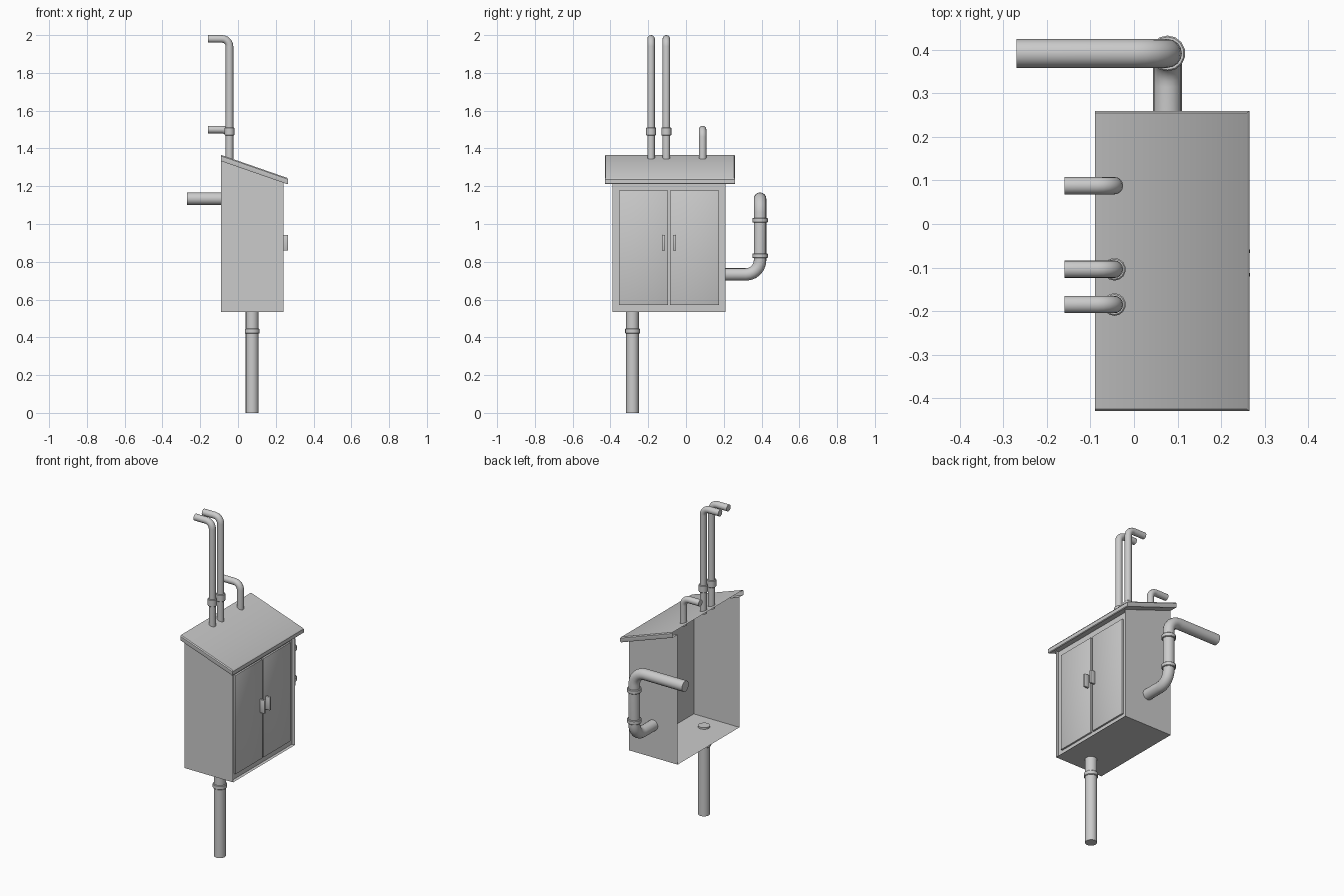
import bpy, bmesh, math
from mathutils import Vector

if "Cube" in bpy.data.objects:
    bpy.data.objects.remove(bpy.data.objects["Cube"])

XB, XF = -0.09, 0.24          # open back and door side of the cabinet
Y0, Y1 = -0.39, 0.21


def finish(ob, angle=35):
    bpy.ops.object.select_all(action='DESELECT')
    ob.select_set(True)
    bpy.context.view_layer.objects.active = ob
    bpy.ops.object.shade_smooth_by_angle(angle=math.radians(angle))
    return ob


def from_bmesh(name, bm):
    bmesh.ops.recalc_face_normals(bm, faces=bm.faces)
    me = bpy.data.meshes.new(name)
    bm.to_mesh(me)
    bm.free()
    ob = bpy.data.objects.new(name, me)
    bpy.context.collection.objects.link(ob)
    return finish(ob)


def ring(bm, xf, y0, y1, z):
    """U-shaped ring, open at the back; z is a function of x."""
    return [bm.verts.new((x, y, z(x))) for x, y in
            ((XB, y0), (xf, y0), (xf, y1), (XB, y1))]


def strip(bm, a, b):
    return [bm.faces.new((a[i], a[i + 1], b[i + 1], b[i])) for i in range(3)]


def box(name, lo, hi, bevel=0.0):
    bm = bmesh.new()
    bmesh.ops.create_cube(bm, size=1)
    for v in bm.verts:
        v.co = Vector([(l + h) / 2 + c * (h - l) for l, h, c in zip(lo, hi, v.co)])
    if bevel:
        bmesh.ops.bevel(bm, geom=bm.edges[:], offset=bevel, segments=2, affect='EDGES', profile=0.5)
    return from_bmesh(name, bm)


def pipe(name, pts, r, bend=0.07, caps=True):
    """Round pipe along a polyline with filleted corners."""
    pts = [Vector(p) for p in pts]
    path = [pts[0]]
    for a, p, b in zip(pts, pts[1:], pts[2:]):
        da, db = (a - p).normalized(), (b - p).normalized()
        c = p + bend * (da + db)
        for i in range(7):
            t = math.pi / 2 * i / 6
            path.append(c - bend * (db * math.cos(t) + da * math.sin(t)))
    path.append(pts[-1])
    cu = bpy.data.curves.new(name, 'CURVE')
    cu.dimensions = '3D'
    cu.bevel_depth, cu.bevel_resolution, cu.use_fill_caps = r, 6, caps
    sp = cu.splines.new('POLY')
    sp.points.add(len(path) - 1)
    for q, p in zip(sp.points, path):
        q.co = (*p, 1)
    ob = bpy.data.objects.new(name, cu)
    bpy.context.collection.objects.link(ob)
    bpy.ops.object.select_all(action='DESELECT')
    ob.select_set(True)
    bpy.context.view_layer.objects.active = ob
    bpy.ops.object.convert(target='MESH')
    return finish(bpy.context.object)


def collar(name, x, y, z0, z1, r):
    bm = bmesh.new()
    bmesh.ops.create_cone(bm, cap_ends=True, segments=14, radius1=r, radius2=r, depth=z1 - z0)
    bmesh.ops.translate(bm, verts=bm.verts, vec=(x, y, (z0 + z1) / 2))
    rims = [e for e in bm.edges if abs(e.verts[0].co.z - e.verts[1].co.z) < 1e-5]
    bmesh.ops.bevel(bm, geom=rims, offset=0.003, segments=1, affect='EDGES')
    return from_bmesh(name, bm)


def slope(z_back):
    return lambda x: z_back - 0.348 * (x - XB)


# Cabinet shell: floor and three walls, open back, recessed door side
bm = bmesh.new()
low = ring(bm, XF, Y0, Y1, lambda x: 0.535)
top = ring(bm, XF, Y0, Y1, slope(1.335))
bm.faces.new(low)
front = strip(bm, low, top)[1]
bmesh.ops.inset_region(bm, faces=[front], thickness=0.025)
ext = bmesh.ops.extrude_face_region(bm, geom=[front])
moved = [g for g in ext['geom'] if isinstance(g, bmesh.types.BMVert)]
bmesh.ops.translate(bm, verts=moved, vec=(-0.02, 0, 0))
if front.is_valid:
    bm.faces.remove(front)
from_bmesh("cabinet_shell", bm)

# Sloping roof with a hollow rim
bm = bmesh.new()
rings = [ring(bm, XF, Y0, Y1, slope(1.335)),
         ring(bm, 0.261, -0.428, 0.258, slope(1.333)),
         ring(bm, 0.265, -0.43, 0.26, slope(1.338)),
         ring(bm, 0.265, -0.43, 0.26, slope(1.36)),
         ring(bm, 0.259, -0.425, 0.255, slope(1.366))]
for a, b in zip(rings, rings[1:]):
    strip(bm, a, b)
bm.faces.new(rings[-1])
from_bmesh("roof", bm)

# Double doors and handles
for i, s in enumerate((-1, 1)):
    ya, yb = sorted((-0.09 + s * 0.006, -0.09 + s * 0.266))
    box(f"door_{i}", (0.222, ya, 0.57), (0.234, yb, 1.178), 0.002)
    yc = -0.09 + s * 0.027
    box(f"handle_{i}", (0.234, yc - 0.007, 0.86), (0.266, yc + 0.007, 0.942), 0.003)

# Support pole
pipe("support_pole", [(0.075, -0.283, 0), (0.075, -0.283, 0.545)], 0.034)
collar("pole_collar", 0.075, -0.283, 0.42, 0.446, 0.04)

# Side elbow pipe
pipe("side_pipe", [(0.077, 0.205, 0.733), (0.077, 0.392, 0.733),
                   (0.077, 0.392, 1.134), (-0.27, 0.392, 1.134)], 0.033, 0.075)
for i, z in enumerate((0.82, 1.008)):
    collar(f"side_pipe_collar_{i}", 0.077, 0.392, z, z + 0.025, 0.041)

# Roof pipes
for i, (y, z) in enumerate(((-0.185, 1.98), (-0.104, 1.98), (0.088, 1.5))):
    pipe(f"roof_pipe_{i}", [(-0.045, y, 1.335), (-0.045, y, z), (-0.16, y, z)], 0.02, 0.04)
    if z > 1.6:
        collar(f"roof_pipe_collar_{i}", -0.045, y, 1.468, 1.512, 0.026)
